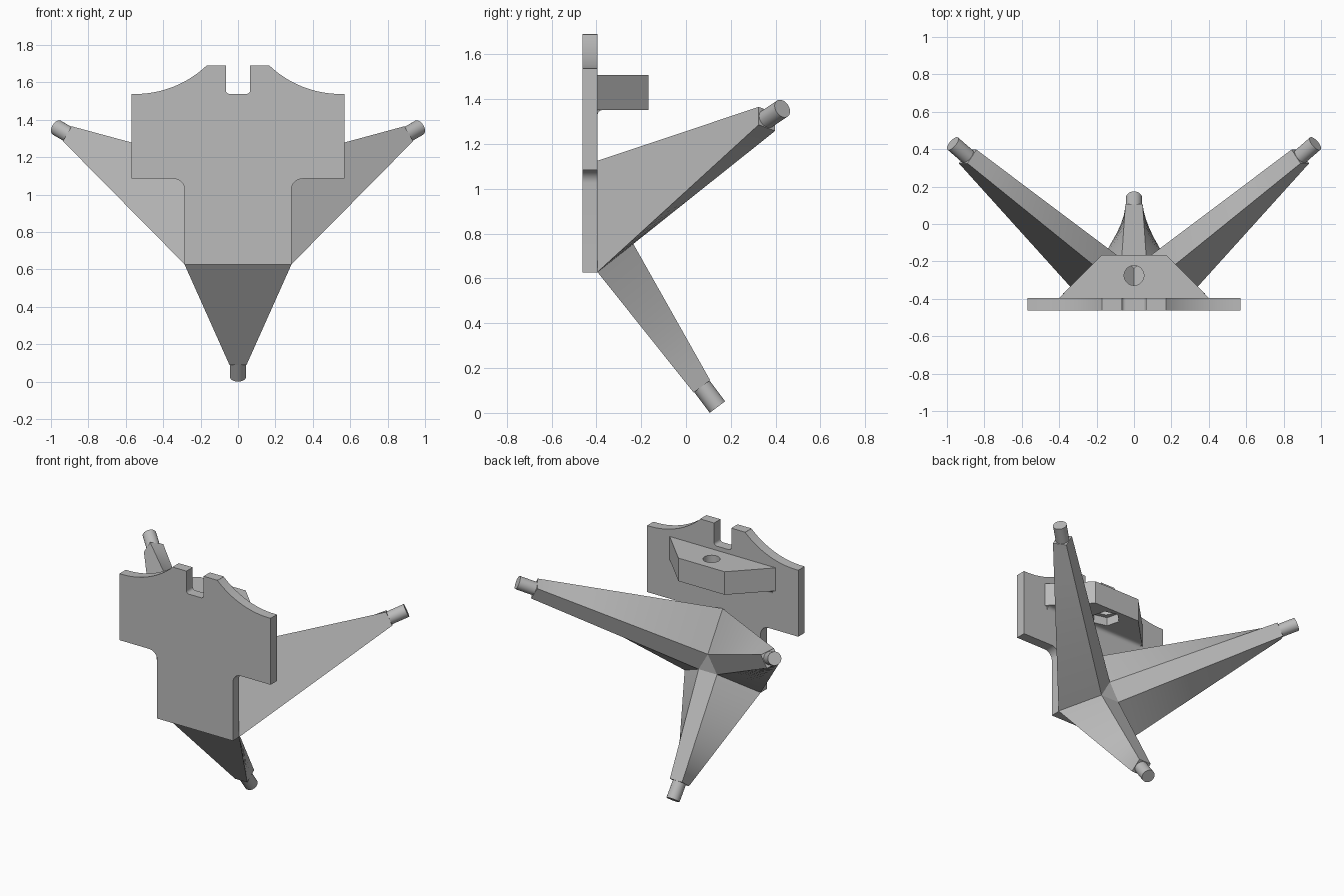
import bpy, bmesh
from math import sin, cos, pi, radians
from mathutils import Vector

if "Cube" in bpy.data.objects:
    bpy.data.objects.remove(bpy.data.objects["Cube"])

grey = bpy.data.materials.new("plain_grey")
grey.use_nodes = True
colour = (0.5, 0.5, 0.5, 1)
grey.diffuse_color = colour
grey.node_tree.nodes["Principled BSDF"].inputs["Base Color"].default_value = colour

BACK = -0.395      # rear surface of the plate
FRONT = -0.463


def finish(bm, name):
    bmesh.ops.recalc_face_normals(bm, faces=bm.faces[:])
    mesh = bpy.data.meshes.new(name)
    bm.to_mesh(mesh)
    bm.free()
    mesh.materials.append(grey)
    mesh.shade_smooth()
    mesh.set_sharp_from_angle(angle=radians(25))
    obj = bpy.data.objects.new(name, mesh)
    bpy.context.collection.objects.link(obj)
    return obj


def prism(name, points, shift):
    """Extrude a closed flat outline along a vector."""
    bm = bmesh.new()
    face = bm.faces.new([bm.verts.new(p) for p in points])
    new = bmesh.ops.extrude_face_region(bm, geom=[face])["geom"]
    verts = [v for v in new if isinstance(v, bmesh.types.BMVert)]
    bmesh.ops.translate(bm, verts=verts, vec=shift)
    return finish(bm, name)


def arc(cx, cz, r, start, end, steps=8):
    angles = [radians(start + (end - start) * i / steps) for i in range(steps + 1)]
    return [(cx + r * cos(a), cz + r * sin(a)) for a in angles]


def rod(name, start, end, radius, sides=32):
    """Closed cylinder between two points."""
    axis = end - start
    u = axis.orthogonal().normalized()
    v = axis.normalized().cross(u)
    ring = [start + radius * (cos(2 * pi * i / sides) * u + sin(2 * pi * i / sides) * v)
            for i in range(sides)]
    return prism(name, ring, axis)


# Mounting plate: half outline, mirrored
half = [(0.285, 0.627)]
half += arc(0.345, 1.025, 0.06, 180, 90)
half += [(0.57, 1.085), (0.57, 1.538)]
half += arc(0.55, 2.094, 0.556, 270, 226.8, 16)
half += [(0.17, 1.69), (0.065, 1.69)]
half += arc(0.045, 1.558, 0.02, 0, -90, 5)
outline = half + [(-x, z) for x, z in reversed(half)]
prism("mounting_plate", [(x, FRONT, z) for x, z in outline], (0, BACK - FRONT, 0))

# Rear block with a through hole and a hexagonal nut pocket underneath
block = prism("rear_block", [(-0.4, BACK, 1.352), (0.4, BACK, 1.352),
                             (0.175, -0.167, 1.352), (-0.175, -0.167, 1.352)], (0, 0, 0.157))
cutters = [
    rod("hole_cutter", Vector((0, -0.275, 1.2)), Vector((0, -0.275, 1.7)), 0.053),
    rod("pocket_cutter", Vector((0, -0.275, 1.3)), Vector((0, -0.275, 1.41)), 0.09, 6),
]
for cutter in cutters:
    cutter.hide_render = True
    mod = block.modifiers.new(cutter.name, "BOOLEAN")
    mod.operation = "DIFFERENCE"
    mod.solver = "EXACT"
    mod.object = cutter
evaluated = block.evaluated_get(bpy.context.evaluated_depsgraph_get())
cut_mesh = bpy.data.meshes.new_from_object(evaluated)
block.modifiers.clear()
block.data = cut_mesh
cut_mesh.set_sharp_from_angle(angle=radians(25))
for cutter in cutters:
    bpy.data.objects.remove(cutter)

# Small fillet under the block
curve = arc(BACK + 0.025, 1.327, 0.025, 180, 90, 6)
prism("block_fillet", [(-0.38, BACK, 1.353)] + [(-0.38, y, z) for y, z in curve], (0.76, 0, 0))

# Three splayed legs lofted from a triangular hub to square tips
HUB_Z = 0.794
Y = Vector((0, 1, 0))


def spoke(degrees):
    a = radians(degrees)
    return Vector((cos(a), 0, sin(a)))


def hub_corner(degrees, front):
    radius, y = (0.331, BACK) if front else (0.08, -0.235)
    return Vector((0, y, HUB_Z)) + radius * spoke(degrees)


legs = {"lower": (-90, Vector((0, 0.14, 0.026))),
        "left": (30, Vector((0.969, 0.43, 1.358))),
        "right": (150, Vector((-0.969, 0.43, 1.358)))}
STEPS = 16
bm = bmesh.new()
for name, (angle, end) in legs.items():
    out, side = spoke(angle), spoke(angle + 90)
    axis = 0.8 * out + 0.6 * Y
    rear = -0.6 * out + 0.8 * Y
    root = end - 0.115 * axis
    h = 0.046
    base = [hub_corner(angle - 60, True), hub_corner(angle + 60, True),
            hub_corner(angle + 60, False), hub_corner(angle - 60, False)]
    tip = [root + h * (s * side + r * rear) for s, r in ((-1, -1), (1, -1), (1, 1), (-1, 1))]
    rings = [[bm.verts.new(b.lerp(t, i / STEPS)) for b, t in zip(base, tip)]
             for i in range(STEPS + 1)]
    for low, high in zip(rings, rings[1:]):
        for k in range(4):
            n = (k + 1) % 4
            bm.faces.new((low[k], low[n], high[n], high[k]))
    bm.faces.new(rings[-1])
    # Round peg at the end of the leg
    rod(name + "_leg_peg", root - 0.02 * axis, end, 0.043)
for front in (True, False):
    bm.faces.new([bm.verts.new(hub_corner(a, front)) for a in (-30, 90, 210)])
bmesh.ops.remove_doubles(bm, verts=bm.verts[:], dist=0.0005)
finish(bm, "tripod_legs")
